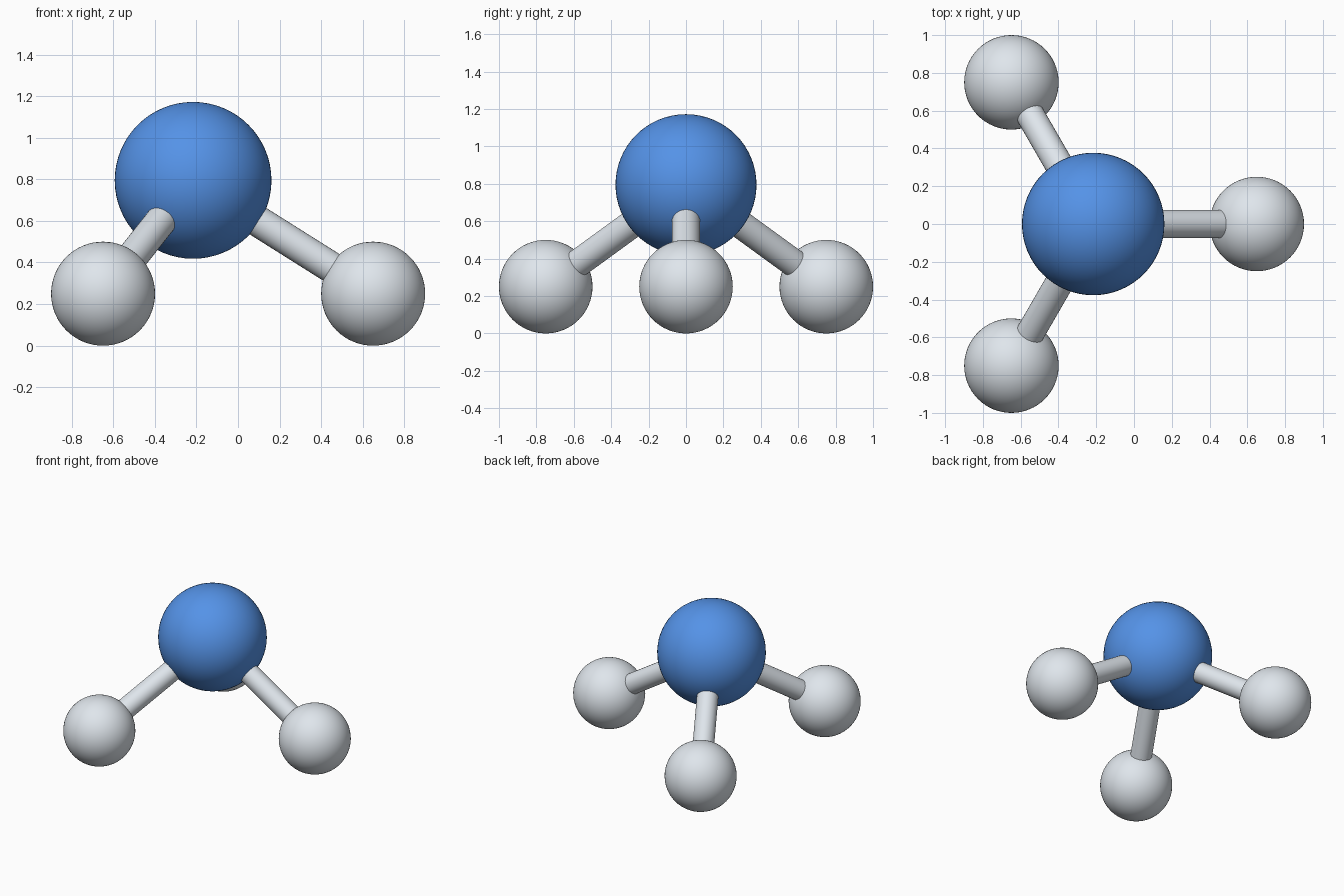
import bpy
import math
from mathutils import Vector

if "Cube" in bpy.data.objects:
    bpy.data.objects.remove(bpy.data.objects["Cube"])


def material(name, color):
    mat = bpy.data.materials.new(name)
    mat.diffuse_color = color
    mat.use_nodes = True
    mat.node_tree.nodes["Principled BSDF"].inputs["Base Color"].default_value = mat.diffuse_color
    return mat


def finish(name, mat):
    obj = bpy.context.object
    obj.name = name
    obj.data.materials.append(mat)
    bpy.ops.object.shade_smooth_by_angle(angle=math.radians(40))


def ball(name, center, radius, mat):
    bpy.ops.mesh.primitive_uv_sphere_add(segments=64, ring_count=32, radius=radius, location=center)
    finish(name, mat)


def rod(name, start, end, radius, mat):
    axis = end - start
    bpy.ops.mesh.primitive_cylinder_add(
        vertices=32, radius=radius, depth=axis.length, location=(start + end) / 2,
        rotation=axis.to_track_quat('Z', 'Y').to_euler())
    finish(name, mat)


blue = material("blue", (0.09, 0.29, 0.80, 1))
pale = material("pale_grey", (0.74, 0.79, 0.84, 1))

# Central atom above the middle of the triangle of outer atoms
spread = 1.5 / math.sqrt(3)
center = Vector((0.65 - spread, 0, 0.795))
ball("central_atom", center, 0.377, blue)

# Three outer atoms, each joined to the centre by a bond
for i in range(3):
    a = math.radians(120 * i)
    pos = Vector((center.x + spread * math.cos(a), spread * math.sin(a), 0.25))
    ball(f"outer_atom_{i + 1}", pos, 0.25, pale)
    rod(f"bond_{i + 1}", center, pos, 0.075, pale)
